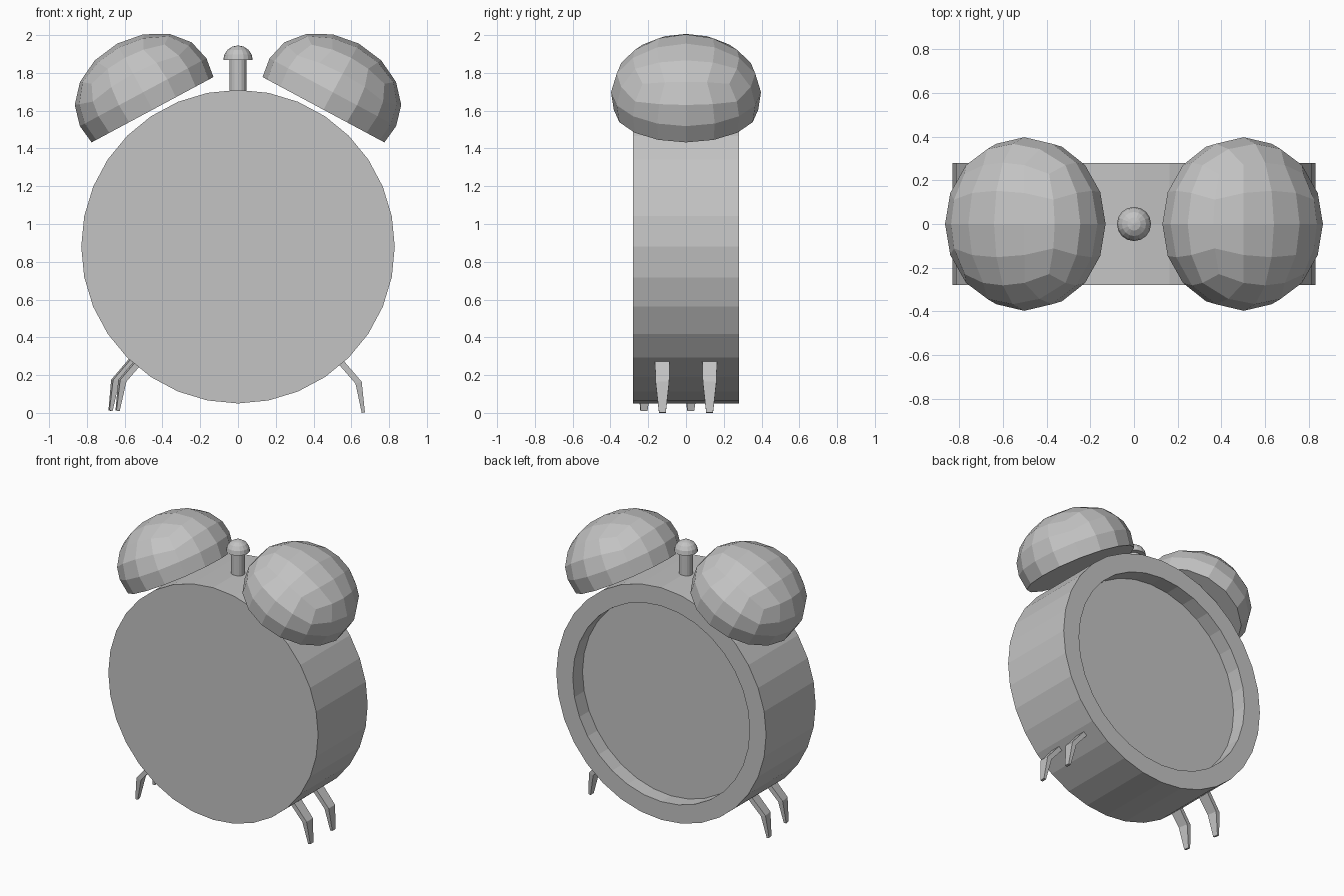
import bpy
import bmesh
from math import cos, sin, tan, pi, radians
from mathutils import Matrix, Vector

if "Cube" in bpy.data.objects:
    bpy.data.objects.remove(bpy.data.objects["Cube"], do_unlink=True)

# One plain material for everything
grey = bpy.data.materials.new("plain_grey")
grey.use_nodes = True
COLOUR = (0.55, 0.55, 0.55, 1)
grey.diffuse_color = COLOUR
grey.node_tree.nodes["Principled BSDF"].inputs["Base Color"].default_value = COLOUR


def finish(bm, name, matrix=Matrix()):
    bmesh.ops.transform(bm, matrix=matrix, verts=bm.verts)
    bmesh.ops.recalc_face_normals(bm, faces=bm.faces)
    mesh = bpy.data.meshes.new(name)
    bm.to_mesh(mesh)
    bm.free()
    mesh.materials.append(grey)
    obj = bpy.data.objects.new(name, mesh)
    bpy.context.collection.objects.link(obj)
    return obj


def loft(name, rings, matrix=Matrix()):
    """Join closed rings of points and cap both ends."""
    bm = bmesh.new()
    loops = [[bm.verts.new(p) for p in ring] for ring in rings]
    count = len(loops[0])
    for a, b in zip(loops, loops[1:]):
        for i in range(count):
            j = (i + 1) % count
            bm.faces.new((a[i], a[j], b[j], b[i]))
    bm.faces.new(loops[0])
    bm.faces.new(loops[-1])
    return finish(bm, name, matrix)


def lathe(name, profile, sides, matrix=Matrix()):
    """Turn a (radius, height) profile about z."""
    turn = [2 * pi * i / sides for i in range(sides)]
    return loft(name, [[(r * cos(t), r * sin(t), h) for t in turn]
                       for r, h in profile], matrix)


# Drum body with a recessed back panel; its axis runs from front to back
lathe("clock_body", [(0.83, -0.28), (0.83, 0.28), (0.7, 0.28), (0.7, 0.17)], 32,
      Matrix.Translation((0, 0, 0.88)) @ Matrix.Rotation(radians(-90), 4, 'X'))

# Top button: stem and domed cap
lathe("button_stem", [(0.045, 1.7), (0.045, 1.88)], 16)
arc = [radians(a) for a in (0, 22.5, 45, 67.5, 88)]
lathe("button_cap", [(0.078 * cos(a), 1.868 + 0.077 * sin(a)) for a in arc], 16)


def bell(name, side):
    """Flattened cube-sphere, cut level one row below its widest row."""
    bm = bmesh.new()
    bmesh.ops.create_cube(bm, size=2)
    bmesh.ops.subdivide_edges(bm, edges=bm.edges, cuts=3, use_grid_fill=True)
    low = [v for v in bm.verts if v.co.z < -0.75]
    bmesh.ops.delete(bm, geom=low, context='VERTS')
    for v in bm.verts:
        rim = v.co.z < -0.25
        d = Vector([tan(c * pi / 4) for c in v.co]).normalized()
        if rim:
            d.z = 0
            d = d.normalized() * 0.963
        v.co = (0.38 * d.x, 0.397 * d.y, 0 if rim else 0.105 + 0.292 * d.z)
    border = [e for e in bm.edges if e.is_boundary]
    bmesh.ops.holes_fill(bm, edges=border, sides=0)
    finish(bm, name, Matrix.Translation((side * 0.4525, 0, 1.605))
           @ Matrix.Rotation(side * radians(28.2), 4, 'Y'))


bell("left_bell", 1)
bell("right_bell", -1)

# Bent tapering legs: (outer x, z), (inner x, z), half width
SECTIONS = [((0.53, 0.31), (0.505, 0.29), 0.04),
            ((0.655, 0.165), (0.622, 0.155), 0.036),
            ((0.672, 0.003), (0.655, 0.0), 0.018)]


def leg(name, side, y, matrix=Matrix()):
    rings = [[(side * o[0], y - w, o[1]), (side * o[0], y + w, o[1]),
              (side * i[0], y + w, i[1]), (side * i[0], y - w, i[1])]
             for o, i, w in SECTIONS]
    loft(name, rings, matrix)


# The right pair is turned a little about the vertical axis
turned = Matrix.Translation((0, 0, 0.01)) @ Matrix.Rotation(radians(8.6), 4, 'Z')
for place, y in (("front", -0.125), ("back", 0.125)):
    leg("left_" + place + "_leg", 1, y)
    leg("right_" + place + "_leg", -1, y, turned)
